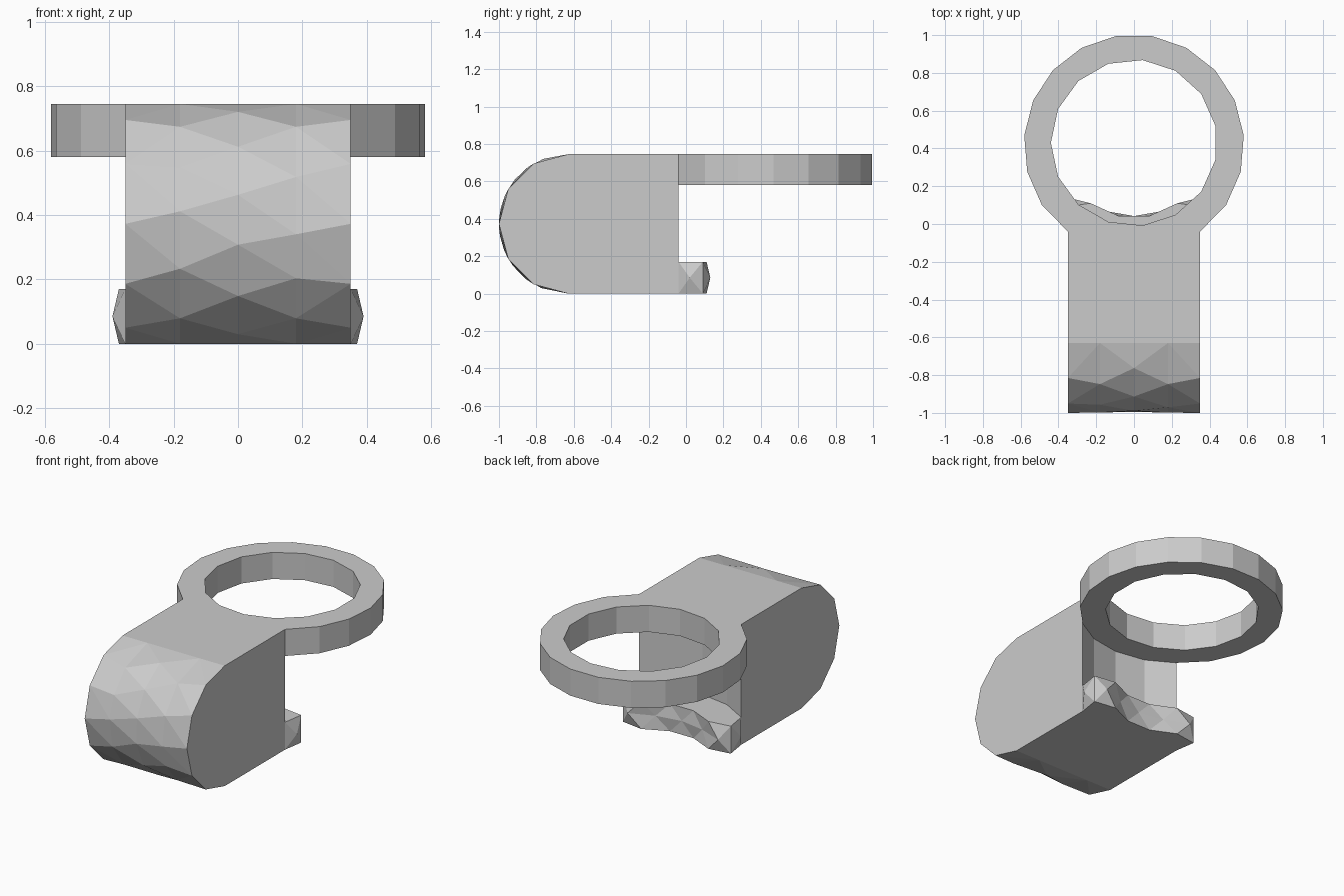
import bpy, bmesh
from math import sin, cos, radians
from mathutils import Vector

if "Cube" in bpy.data.objects:
    bpy.data.objects.remove(bpy.data.objects["Cube"])

W, H = 0.35, 0.745          # body half width and height
LIP, RING = 0.17, 0.58      # top of lip, underside of ring
CY = 0.42                   # ring centre in y
bm = bmesh.new()
cache = {}


def v(p):
    """One shared vertex per position."""
    key = tuple(round(c, 4) for c in p)
    if key not in cache:
        cache[key] = bm.verts.new(key)
    return cache[key]


def face(*pts):
    bm.faces.new([v(p) for p in pts])


def zip_strip(a, b):
    """Triangulate between two point rows, always taking the shorter diagonal."""
    i = j = 0
    while i < len(a) - 1 or j < len(b) - 1:
        step_a = j == len(b) - 1 or (i < len(a) - 1 and
            (Vector(a[i + 1]) - Vector(b[j])).length <= (Vector(a[i]) - Vector(b[j + 1])).length)
        if step_a:
            face(a[i], a[i + 1], b[j])
            i += 1
        else:
            face(a[i], b[j + 1], b[j])
            j += 1


def at(path, z):
    return [(x, y, z) for x, y in path]


def mirrored(half):
    """Complete a right-to-left path from its right half."""
    return half + [(-x, y) for x, y in reversed(half) if x != 0]


def polygon(n, r, start, cy):
    return [(r * cos(radians(start + 360 * k / n)),
             cy + r * sin(radians(start + 360 * k / n))) for k in range(n)]


# Outer ring outline; the four sides that meet the body form its concave back
outer = polygon(19, 0.583, 90 + 4.5 * 360 / 19, CY)
outer[2], outer[-2 - 11] = outer[2], outer[-13]
near = [k for k, p in enumerate(outer) if p[1] < 0.0]
outer[near[0]], outer[near[-1]] = (-W, -0.04), (W, -0.04)
back = [outer[k] for k in near]                 # left to right
inner = polygon(15, 0.44, 180, 0.43)

# Rounded body front: faceted half cylinder with staggered columns
columns = [(-W, range(-90, 91, 30)),
           (-0.18, (-90, -52, -22, 6, 28, 54, 90)),
           (0, (-90, -67, -37, -10, 14, 40, 69, 90)),
           (0.18, (-90, -52, -27, -5, 23, 54, 90)),
           (W, range(-90, 91, 30))]
rows = [[(x, -0.63 - 0.37 * cos(radians(a)), H / 2 * (1 + sin(radians(a)))) for a in angles]
        for x, angles in columns]
for a, b in zip(rows, rows[1:]):
    zip_strip(a, b)

# Body sides, top, bottom and concave back wall
for row in (rows[0], rows[-1]):
    x = row[0][0]
    face(*row, *[(x, -0.04, z) for z in (H, RING, LIP, 0)])
face(*[r[-1] for r in rows], *reversed(at(back, H)))
face(*[r[0] for r in rows], *reversed(at(back, 0)))
for p, q in zip(back, back[1:]):
    face((*p, LIP), (*q, LIP), (*q, RING), (*p, RING))

# Ring: flat faces, bore, and outer wall except where it joins the body
for z in (RING, H):
    zip_strip(at(outer + outer[:1], z), at(inner + inner[:1], z))
for loop in (outer, inner):
    for p, q in zip(loop, loop[1:] + loop[:1]):
        if not (p in back and q in back):
            face((*p, RING), (*q, RING), (*q, H), (*p, H))

# Lower lip: concave shelf with a faceted edge
edge = mirrored([(W, -0.04), (0.37, 0.09), (0.23, 0.11), (0.08, 0.042)])
ridge = mirrored([(0.31, 0.13), (0.16, 0.07), (0, 0.042)])
for z in (0, LIP):
    face(*at(back, z), *at(edge, z)[1:-1])
    zip_strip(at(edge[1:-1], z), at(ridge, LIP / 2))
for s, end, tip in ((1, edge[:2], ridge[0]), (-1, edge[:-3:-1], ridge[-1])):
    corners = [(*end[0], 0), (*end[1], 0), (*end[1], LIP), (*end[0], LIP)]
    for p, q in zip(corners, corners[1:] + corners[:1]):
        face(p, q, (s * 0.39, 0.02, LIP / 2))
    face(corners[1], corners[2], (*tip, LIP / 2))

bmesh.ops.recalc_face_normals(bm, faces=bm.faces[:])
mesh = bpy.data.meshes.new("ring_bracket")
bm.to_mesh(mesh)
bm.free()
bpy.context.collection.objects.link(bpy.data.objects.new("ring_bracket", mesh))
